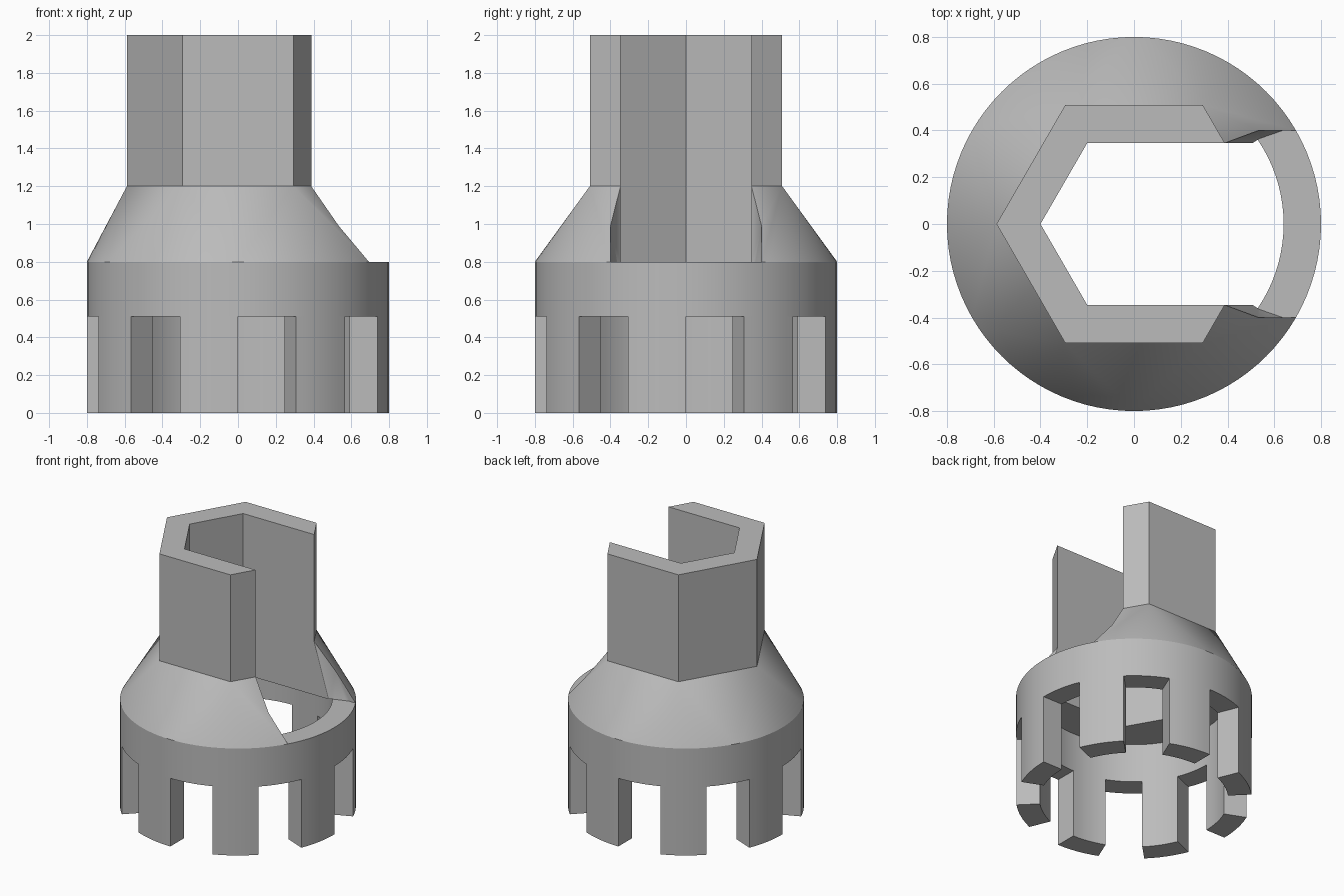
import bpy, bmesh
from math import cos, sin, pi, radians

cube = bpy.data.objects.get("Cube")
if cube:
    bpy.data.objects.remove(cube, do_unlink=True)

R_OUT, R_IN = 0.8, 0.64            # collar radii
HEX_OUT, HEX_IN = 0.588, 0.4       # socket corner radii
Z_SLOT, Z_RING, Z_CONE, Z_TOP = 0.51, 0.8, 1.2, 2.0
GAP = HEX_IN * sin(pi / 3)         # half width of the side opening
SEGS = 96

grey = bpy.data.materials.new("plain grey")
grey.use_nodes = True
colour = (0.5, 0.5, 0.5, 1)
grey.diffuse_color = colour
grey.node_tree.nodes["Principled BSDF"].inputs["Base Color"].default_value = colour


def finish(name, bm):
    bmesh.ops.recalc_face_normals(bm, faces=bm.faces)
    mesh = bpy.data.meshes.new(name)
    bm.to_mesh(mesh)
    bm.free()
    mesh.materials.append(grey)
    obj = bpy.data.objects.new(name, mesh)
    bpy.context.collection.objects.link(obj)
    return obj


def activate(obj):
    bpy.ops.object.select_all(action="DESELECT")
    obj.select_set(True)
    bpy.context.view_layer.objects.active = obj


def smooth(obj):
    activate(obj)
    bpy.ops.object.shade_smooth_by_angle(angle=radians(30))


def polar(r, degrees):
    a = radians(degrees)
    return r * cos(a), r * sin(a)


def prism(name, outline, z0, z1):
    bm = bmesh.new()
    face = bm.faces.new([bm.verts.new((x, y, z0)) for x, y in outline])
    ext = bmesh.ops.extrude_face_region(bm, geom=[face])["geom"]
    verts = [v for v in ext if isinstance(v, bmesh.types.BMVert)]
    bmesh.ops.translate(bm, verts=verts, vec=(0, 0, z1 - z0))
    return finish(name, bm)


def hull(name, points):
    bm = bmesh.new()
    verts = [bm.verts.new(p) for p in points]
    out = bmesh.ops.convex_hull(bm, input=verts)
    loose = [g for g in out["geom_interior"] if isinstance(g, bmesh.types.BMVert)]
    bmesh.ops.delete(bm, geom=loose, context="VERTS")
    return finish(name, bm)


def cut(obj, cutter):
    cutter.hide_render = True
    mod = obj.modifiers.new("cut", "BOOLEAN")
    mod.operation, mod.solver, mod.object = "DIFFERENCE", "EXACT", cutter
    activate(obj)
    bpy.ops.object.modifier_apply(modifier=mod.name)
    bpy.data.objects.remove(cutter, do_unlink=True)


# Collar band
bm = bmesh.new()
rings = []
for r, z in ((R_OUT, Z_SLOT), (R_OUT, Z_RING), (R_IN, Z_RING), (R_IN, Z_SLOT)):
    rings.append([bm.verts.new((*polar(r, 360 * i / SEGS), z)) for i in range(SEGS)])
for k in range(4):
    a, b = rings[k], rings[(k + 1) % 4]
    for i in range(SEGS):
        j = (i + 1) % SEGS
        bm.faces.new((a[i], a[j], b[j], b[i]))
smooth(finish("collar_band", bm))

# Eight teeth under the band, as wide as the slots between them
step = 360 / SEGS
for n in range(8):
    angles = [22.5 + 45 * n + step * i for i in range(SEGS // 16 + 1)]
    outline = [polar(R_OUT, a) for a in angles] + [polar(R_IN, a) for a in reversed(angles)]
    smooth(prism(f"collar_tooth_{n + 1}", outline, 0, Z_SLOT))

# Hexagonal socket, open along its +x side
edge_x = HEX_OUT - GAP / 3 ** 0.5
outer = [polar(HEX_OUT, a) for a in range(60, 301, 60)]
inner = [polar(HEX_IN, a) for a in range(240, 119, -60)]
prism("hex_socket", [(edge_x, GAP)] + outer + [(edge_x, -GAP)] + inner, Z_CONE, Z_TOP)

# Shoulder blending the round collar into the hexagon
points = [(*polar(R_OUT, step * i), Z_RING) for i in range(SEGS)]
points += [(*polar(HEX_OUT, a), Z_CONE) for a in range(0, 360, 60)]
shoulder = hull("shoulder", points)

# Bore with its side opening
cut(shoulder, prism("bore_cutter", [(1, GAP)] + inner[::-1] + [(1, -GAP)], 0.6, 1.4))

# Flared mouth of the side opening
mouth = []
cx, cy = polar(R_OUT, 30)
dx = (R_IN ** 2 - GAP ** 2) ** 0.5
for x, y, z in ((edge_x, GAP, Z_CONE), (0.53, cy, 0.99), (cx, cy, Z_RING),
                (dx, GAP, Z_RING), (cx, cy, 0.7), (dx, GAP, 0.7)):
    for side in (1, -1):
        mouth += [(x, side * y, z), (x + 0.6, side * y, z)]
cut(shoulder, hull("mouth_cutter", mouth))
smooth(shoulder)
